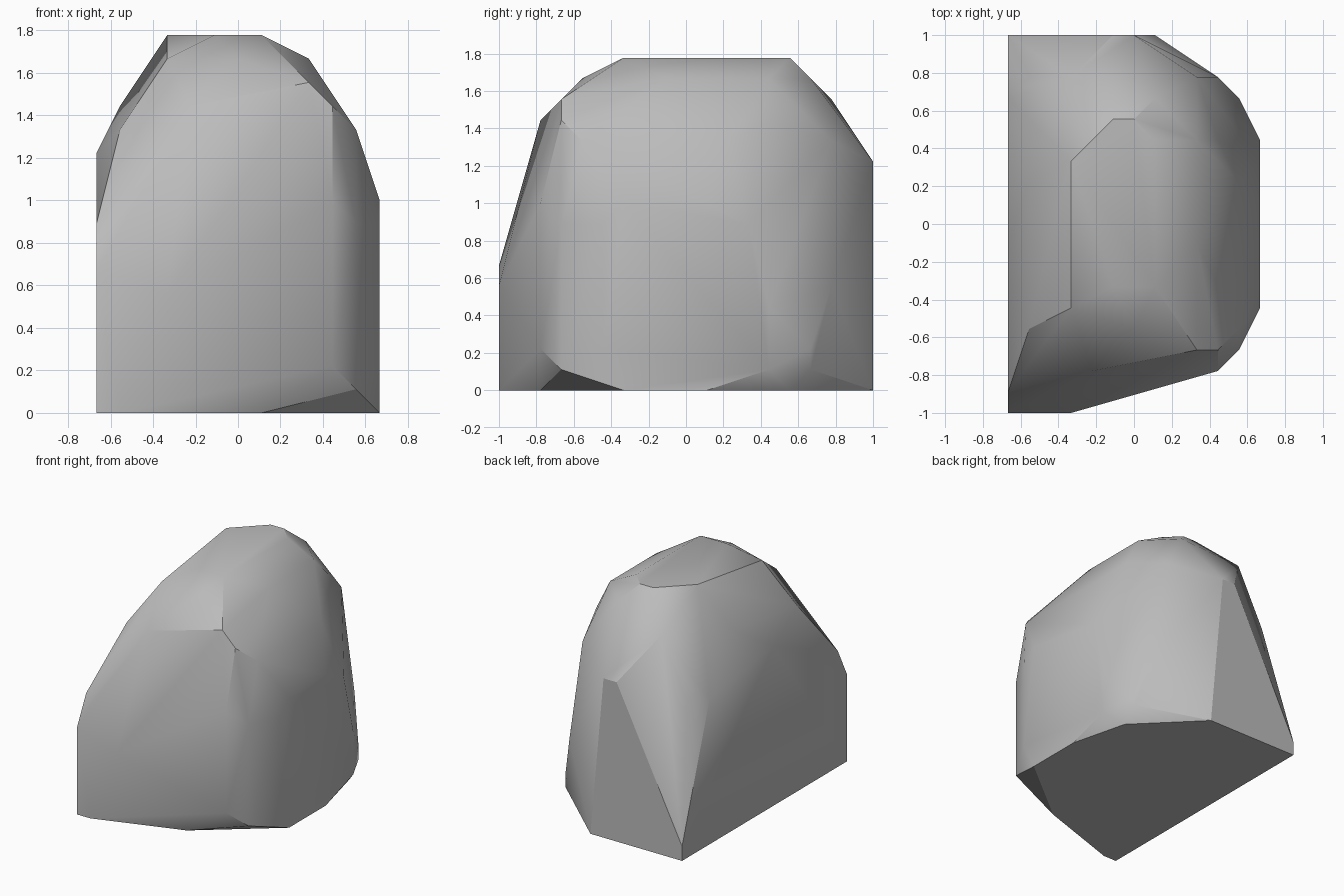
import bpy
import bmesh
import math

# Remove the default cube
default_cube = bpy.data.objects.get("Cube")
if default_cube:
    bpy.data.objects.remove(default_cube, do_unlink=True)

UNIT = 1 / 9  # the boulder's corners sit on a coarse grid


def make_material(name, colour):
    material = bpy.data.materials.new(name)
    material.use_nodes = True
    material.diffuse_color = colour
    shader = material.node_tree.nodes["Principled BSDF"]
    shader.inputs["Base Color"].default_value = colour
    shader.inputs["Roughness"].default_value = 0.9
    return material


def add_corners(mesh, height, corners):
    """Place the corners of one horizontal layer."""
    for x, y in corners:
        mesh.verts.new((x * UNIT, y * UNIT, height * UNIT))


def build_boulder(name, layers, material):
    """Wrap a convex skin around all layers and soften the shallow edges."""
    mesh = bmesh.new()
    for layer in layers:
        for height, corners in layer.items():
            add_corners(mesh, height, corners)
    hull = bmesh.ops.convex_hull(mesh, input=mesh.verts[:])
    buried = {item for key in ("geom_interior", "geom_unused")
              for item in hull[key] if isinstance(item, bmesh.types.BMVert)}
    bmesh.ops.delete(mesh, geom=list(buried), context="VERTS")
    bmesh.ops.dissolve_limit(mesh, angle_limit=math.radians(1),
                             verts=mesh.verts[:], edges=mesh.edges[:])
    bmesh.ops.recalc_face_normals(mesh, faces=mesh.faces[:])

    data = bpy.data.meshes.new(name)
    mesh.to_mesh(data)
    mesh.free()
    data.materials.append(material)
    boulder = bpy.data.objects.new(name, data)
    bpy.context.collection.objects.link(boulder)

    bpy.ops.object.select_all(action="DESELECT")
    boulder.select_set(True)
    bpy.context.view_layer.objects.active = boulder
    bpy.ops.object.shade_smooth_by_angle(angle=math.radians(30))
    return boulder


# Flat underside and the chamfers just above it
foot = {
    0: [(-6, -9), (-5, -9), (1, -7), (6, -3), (6, 1), (5, 5), (1, 9), (-6, 9)],
    1: [(5, -6), (6, 4), (5, 6), (-6, 9)],
    2: [(4, -7), (6, -4), (5, 6)],
}

# Steep sides
flanks = {
    4: [(6, 4)],
    5: [(-3, -9), (4, 7)],
    6: [(-6, -9)],
    8: [(-6, -8), (5, -6), (6, -4), (6, 3)],
    9: [(4, -7), (6, -3), (6, 1)],
    10: [(-6, 6), (-5, 7)],
    11: [(-6, -1), (-1, 9), (0, 9)],
}

# Rounded shoulders
shoulders = {
    12: [(-5, -5), (5, -5), (5, 2), (3, 7)],
    13: [(-2, -7), (4, -6), (4, 4), (-5, 2)],
    14: [(-3, -5), (3, -6), (-3, 7)],
}

# Flat top and the slopes around it
crown = {
    15: [(-3, -4), (0, -5), (3, -1), (3, 4), (1, 6), (-2, 6)],
    16: [(-3, 3), (-1, 5), (0, 5), (1, 4), (1, -3), (-1, -3)],
}

stone_grey = make_material("stone_grey", (0.5, 0.5, 0.5, 1))
build_boulder("boulder", (foot, flanks, shoulders, crown), stone_grey)
